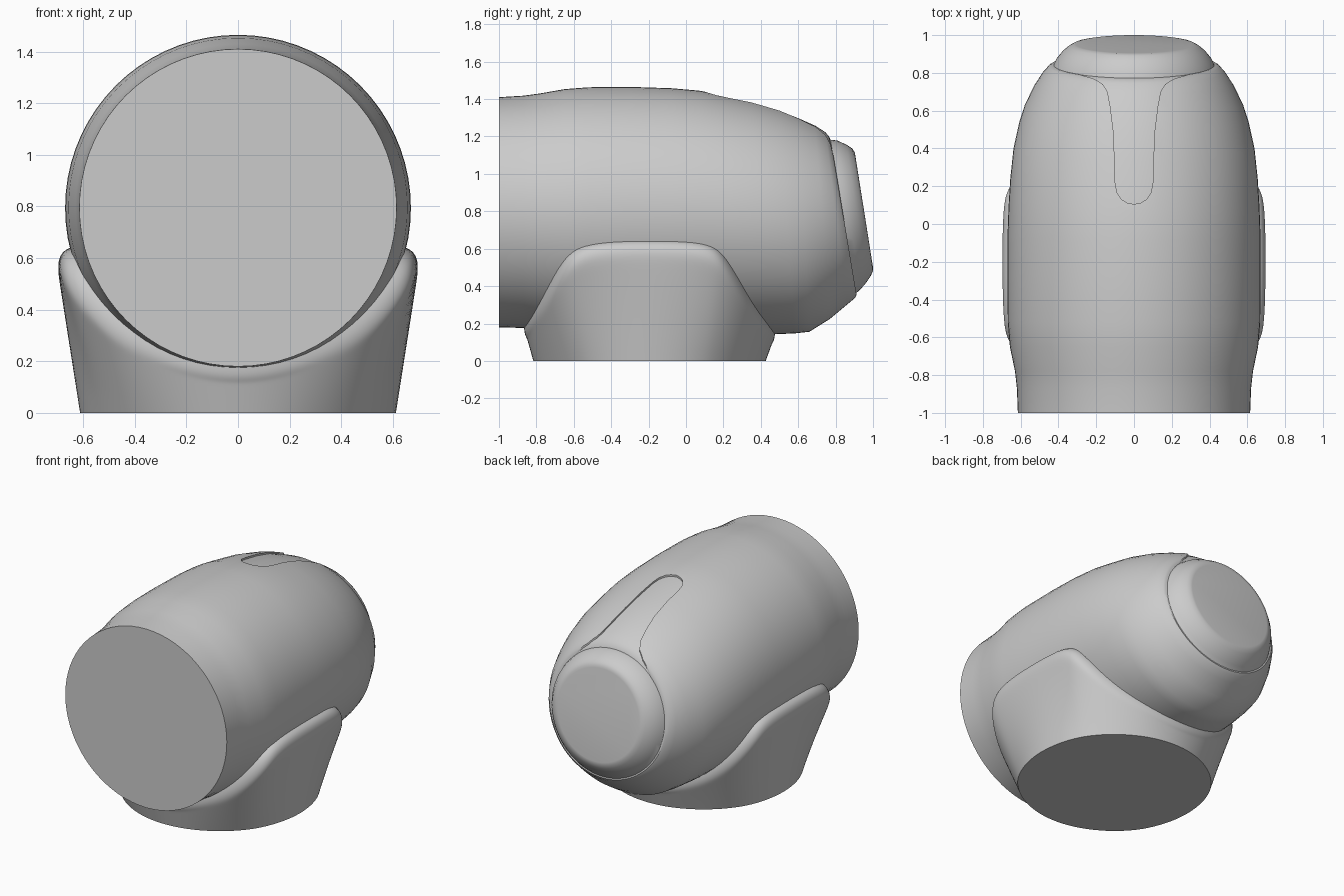
import bpy, bmesh
from math import cos, sin, tau, atan2, hypot

if "Cube" in bpy.data.objects:
    bpy.data.objects.remove(bpy.data.objects["Cube"])


def make_object(name, rings, cap_start=True, cap_end=True):
    """Skin a list of closed rings of equal length into a mesh object."""
    bm = bmesh.new()
    loops = [[bm.verts.new(p) for p in ring] for ring in rings]
    n = len(loops[0])
    for a, b in zip(loops, loops[1:]):
        for i in range(n):
            j = (i + 1) % n
            bm.faces.new((a[i], a[j], b[j], b[i]))
    if cap_start:
        bm.faces.new(loops[0])
    if cap_end:
        bm.faces.new(loops[-1])
    bmesh.ops.recalc_face_normals(bm, faces=bm.faces)
    me = bpy.data.meshes.new(name)
    bm.to_mesh(me)
    bm.free()
    ob = bpy.data.objects.new(name, me)
    bpy.context.collection.objects.link(ob)
    return ob


def activate(ob):
    bpy.ops.object.select_all(action='DESELECT')
    ob.select_set(True)
    bpy.context.view_layer.objects.active = ob


def smooth(ob, angle=0.5):
    activate(ob)
    bpy.ops.object.shade_smooth_by_angle(angle=angle)


def tilted_ring(yt, zt, yb, zb, w, n=72):
    """Ellipse through a top point and a bottom point, with half width w."""
    cy, cz = (yt + yb) / 2, (zt + zb) / 2
    return [(w * sin(tau * i / n),
             cy + cos(tau * i / n) * (yt - cy),
             cz + cos(tau * i / n) * (zt - cz)) for i in range(n)]


# Body sections: top y, top z, bottom y, bottom z, half width
body = [
    (-1.0, 1.41, -1.0, .18, .615), (-.87, 1.418, -.87, .176, .62),
    (-.78, 1.43, -.78, .165, .63), (-.65, 1.453, -.65, .14, .657),
    (-.52, 1.463, -.52, .128, .668), (-.3, 1.465, -.3, .125, .67),
    (-.08, 1.458, -.06, .127, .67), (.07, 1.445, .12, .132, .664),
    (.2, 1.42, .28, .137, .655), (.35, 1.39, .45, .142, .638),
    (.5, 1.348, .58, .147, .607), (.6, 1.31, .66, .156, .578),
    (.69, 1.27, .77, .225, .53), (.745, 1.235, .86, .30, .482),
    (.765, 1.212, .902, .335, .452), (.772, 1.195, .912, .352, .437)]
housing = make_object("main_housing", [tilted_ring(*r) for r in body])

# Tongue-shaped cutout in the top of the housing
half = [(.035, .112), (.065, .13), (.09, .165), (.1, .22), (.103, .35),
        (.11, .5), (.125, .62), (.14, .7), (.165, .74), (.21, .768),
        (.3, .795), (.4, .83), (.46, 1.2)]
outline = [(0, .105)] + half + [(-x, y) for x, y in reversed(half)]
cutter = make_object("tongue_cutter",
                     [[(x, y, z) for x, y in outline] for z in (1.0, 1.7)])
cutter.hide_render = True
activate(housing)
mod = housing.modifiers.new("tongue", 'BOOLEAN')
mod.operation, mod.solver, mod.object = 'DIFFERENCE', 'EXACT', cutter
bpy.ops.object.modifier_apply(modifier=mod.name)
bpy.data.objects.remove(cutter)
smooth(housing)

# End cap with tongue: an inset copy of the housing that ends in a tilted disc
d = .012
inner = [(yt, zt - d, yb, zb + d, w - d) for yt, zt, yb, zb, w in body[6:]]
inner += [(.81, 1.178, .935, .385, .41), (.86, 1.155, .965, .42, .378),
          (.89, 1.135, .988, .455, .345), (.902, 1.115, .999, .48, .323),
          (.905, 1.1, 1.0, .5, .308)]
smooth(make_object("end_cap", [tilted_ring(*r) for r in inner]))

# Saddle rim on the +x side, where the pedestal meets the housing: y, z, x
rim = [(-.87, .17, 0), (-.86, .185, .13), (-.83, .23, .27), (-.78, .31, .42),
       (-.72, .43, .54), (-.65, .55, .625), (-.56, .62, .652),
       (-.38, .64, .658), (-.19, .642, .66), (0, .64, .658),
       (.14, .62, .65), (.21, .56, .625), (.29, .43, .55), (.37, .29, .42),
       (.44, .2, .27), (.47, .155, .13), (.48, .14, 0)]
rim = [(x, y, z) for y, z, x in rim]
rim += [(-x, y, z) for x, y, z in reversed(rim[1:-1])]


def offset(p, dist, zs=1.0, ys=1.0):
    """Move a rim point away from the housing axis."""
    x, y, z = p
    r = hypot(x, z - .795)
    k = (r + dist) / r
    return (x * k, -.19 + (y + .19) * ys, (.795 + (z - .795) * k) * zs)


def foot(p):
    a = atan2(p[1] + .19, p[0])
    return (.62 * cos(a), -.195 + .625 * sin(a), 0)


def mix(a, b, t):
    return tuple(u + (v - u) * t for u, v in zip(a, b))


base = [foot(p) for p in rim]
lip = [offset(p, .042, .89, .975) for p in rim]
rings = [base,
         [mix(a, b, .45) for a, b in zip(base, lip)],
         [mix(a, b, .85) for a, b in zip(base, lip)],
         lip,
         [offset(p, .033, .96, .99) for p in rim],
         [offset(p, .006) for p in rim],
         [offset(p, -.08) for p in rim]]
pedestal = make_object("saddle_pedestal", rings, cap_end=False)

# Round the lip while keeping the flat foot sharp
crease = pedestal.data.attributes.new("crease_edge", 'FLOAT', 'EDGE')
for e in pedestal.data.edges:
    if all(pedestal.data.vertices[v].co.z < 1e-5 for v in e.vertices):
        crease.data[e.index].value = 1.0
activate(pedestal)
sub = pedestal.modifiers.new("round", 'SUBSURF')
sub.levels = sub.render_levels = 2
bpy.ops.object.modifier_apply(modifier=sub.name)
smooth(pedestal, 0.7)
